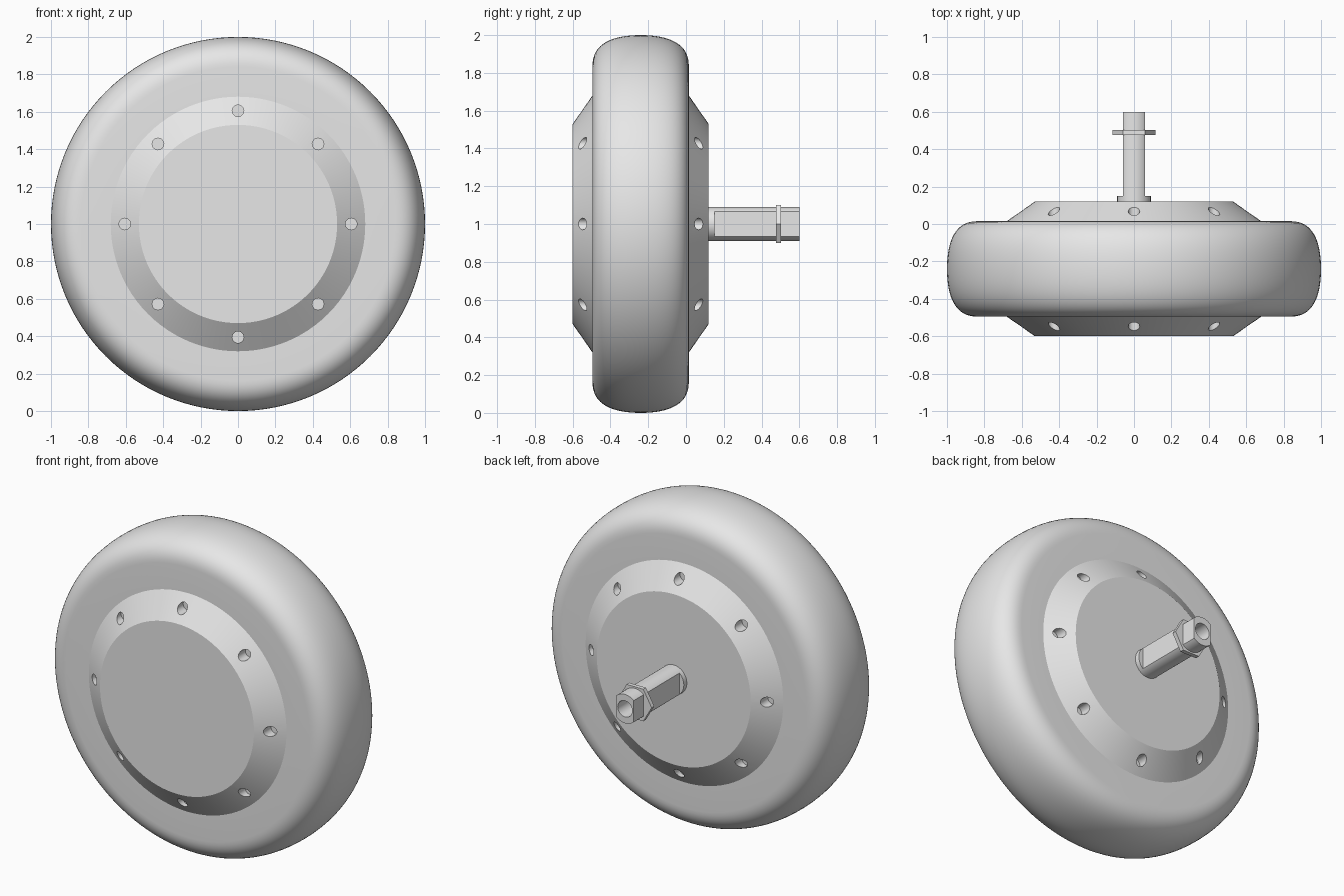
import bpy, bmesh, math
from mathutils import Matrix, Vector

cube = bpy.data.objects.get("Cube")
if cube:
    bpy.data.objects.remove(cube, do_unlink=True)

grey = bpy.data.materials.new("plain_grey")
grey.use_nodes = True
grey.diffuse_color = (0.8, 0.8, 0.8, 1)
grey.node_tree.nodes["Principled BSDF"].inputs["Base Color"].default_value = grey.diffuse_color

AXIS = Vector((0, 0, 1))  # wheel centre height
MID = -0.24               # middle of the wheel width


def finish(name, bm):
    bmesh.ops.remove_doubles(bm, verts=bm.verts, dist=1e-5)
    bmesh.ops.recalc_face_normals(bm, faces=bm.faces)
    mesh = bpy.data.meshes.new(name)
    bm.to_mesh(mesh)
    bm.free()
    mesh.materials.append(grey)
    obj = bpy.data.objects.new(name, mesh)
    bpy.context.collection.objects.link(obj)
    return obj


def lathe(name, profile, steps):
    """Turn (radius, y) points around the wheel axis."""
    bm = bmesh.new()
    verts = [bm.verts.new((r, y, AXIS.z)) for r, y in profile]
    edges = [bm.edges.new(pair) for pair in zip(verts, verts[1:])]
    bmesh.ops.spin(bm, geom=verts + edges, cent=AXIS, axis=(0, 1, 0),
                   angle=math.tau, steps=steps)
    return finish(name, bm)


def add_rod(bm, x, z, radius, y0, y1, sides, spin=0.0):
    """Closed cylinder lying along y."""
    place = (Matrix.Translation((x, (y0 + y1) / 2, z))
             @ Matrix.Rotation(math.pi / 2, 4, 'X') @ Matrix.Rotation(spin, 4, 'Z'))
    bmesh.ops.create_cone(bm, cap_ends=True, segments=sides, radius1=radius,
                          radius2=radius, depth=y1 - y0, matrix=place)


def cut(target, bm):
    """Subtract the shapes in bm from the target."""
    cutter = finish("cutter", bm)
    cutter.hide_render = True
    mod = target.modifiers.new("cut", 'BOOLEAN')
    mod.operation = 'DIFFERENCE'
    mod.solver = 'EXACT'
    mod.object = cutter
    with bpy.context.temp_override(object=target, active_object=target):
        bpy.ops.object.modifier_apply(modifier=mod.name)
    bpy.data.objects.remove(cutter, do_unlink=True)


# Tyre: rounded shoulder curve, mirrored to the other side
side, outer = 0.255, 1.0
p = [Vector(v) for v in ((0.84, side), (0.955, side), (outer, 0.15), (outer, 0))]
half = []
for i in range(17):
    t = i / 16
    half.append(p[0] * (1 - t) ** 3 + p[1] * 3 * t * (1 - t) ** 2
                + p[2] * 3 * t * t * (1 - t) + p[3] * t ** 3)
ring = [(0.64, side)] + [tuple(v) for v in half]
ring += [(r, -y) for r, y in reversed(ring[:-1])]
ring.append(ring[0])
tyre = lathe("tyre", [(r, MID + y) for r, y in ring], 128)

# Hub: motor body with bevelled covers on both sides
hub = lathe("hub", [(0, -0.6), (0.53, -0.6), (0.682, -0.494),
                    (0.682, 0.014), (0.53, 0.12), (0, 0.12)], 96)

# Bolt holes in both bevels
holes = bmesh.new()
for i in range(8):
    a = i * math.tau / 8
    x, z = 0.605 * math.cos(a), 1 + 0.605 * math.sin(a)
    add_rod(holes, x, z, 0.031, -0.7, -0.495, 24)
    add_rod(holes, x, z, 0.031, 0.015, 0.22, 24)
cut(hub, holes)

# Axle: round bar with two flats and a bored end
bm = bmesh.new()
add_rod(bm, 0, 1, 0.09, 0.1, 0.6, 48)
axle = finish("axle", bm)
flats = bmesh.new()
for s in (-1, 1):
    bmesh.ops.create_cube(flats, size=1, matrix=Matrix.Translation((s * 0.16, 0.45, 1))
                          @ Matrix.Diagonal((0.2, 0.6, 0.4, 1)))
cut(axle, flats)
bore = bmesh.new()
add_rod(bore, 0, 1, 0.05, 0.2, 0.7, 32)
cut(axle, bore)

# Lock nut: thin hexagon with corners to the sides, opened for the axle
bm = bmesh.new()
add_rod(bm, 0, 1, 0.115, 0.476, 0.502, 6, math.pi / 2)
nut = finish("lock_nut", bm)
xs = [v.co.x for v in nut.data.vertices]
if max(xs) < 0.11:
    nut.data.transform(Matrix.Translation(AXIS) @ Matrix.Rotation(math.pi / 6, 4, 'Y')
                       @ Matrix.Translation(-AXIS))
opening = bmesh.new()
add_rod(opening, 0, 1, 0.058, 0.4, 0.6, 32)
cut(nut, opening)

# Smooth round surfaces, keep machined edges crisp
bpy.ops.object.select_all(action='DESELECT')
for obj in (tyre, hub, axle, nut):
    obj.select_set(True)
bpy.context.view_layer.objects.active = tyre
bpy.ops.object.shade_smooth_by_angle(angle=math.radians(25))
